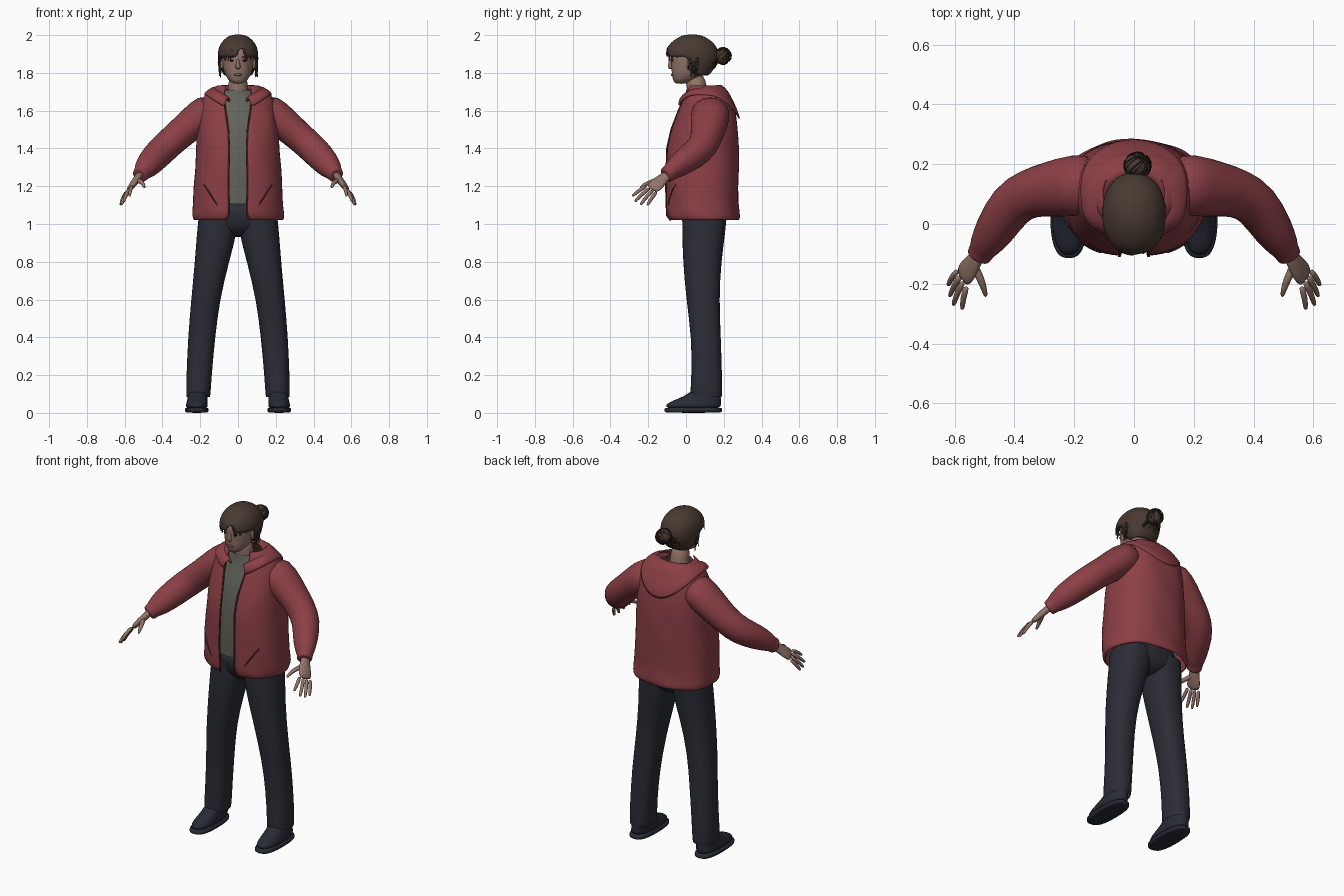
import bpy, bmesh, math, random
from mathutils import Vector, Matrix

random.seed(4)
cube = bpy.data.objects.get("Cube")
if cube:
    bpy.data.objects.remove(cube)


def material(name, r, g, b):
    m = bpy.data.materials.new(name)
    m.use_nodes = True
    m.diffuse_color = (r, g, b, 1)
    bsdf = m.node_tree.nodes["Principled BSDF"]
    bsdf.inputs["Base Color"].default_value = (r, g, b, 1)
    bsdf.inputs["Roughness"].default_value = 0.8
    return m


RED = material("jacket red", 0.26, 0.05, 0.06)
SEAM = material("seam dark red", 0.12, 0.025, 0.03)
CHARCOAL = material("trouser charcoal", 0.025, 0.026, 0.036)
SHOE = material("shoe navy", 0.02, 0.024, 0.036)
GREY = material("shirt grey", 0.13, 0.13, 0.11)
SKIN = material("skin", 0.29, 0.175, 0.14)
LIP = material("lips", 0.2, 0.09, 0.08)
HAIR = material("hair brown", 0.065, 0.042, 0.03)
DARK = material("hair dark", 0.025, 0.017, 0.012)


def finish(name, bm, mat, mirror=False, subsurf=1, thick=0):
    """Turn a bmesh into a smooth object with the usual modifiers."""
    bmesh.ops.recalc_face_normals(bm, faces=bm.faces)
    me = bpy.data.meshes.new(name)
    bm.to_mesh(me)
    bm.free()
    me.materials.append(mat)
    for p in me.polygons:
        p.use_smooth = True
    ob = bpy.data.objects.new(name, me)
    bpy.context.collection.objects.link(ob)
    if mirror:
        ob.modifiers.new("mirror", 'MIRROR').use_clip = False
    if thick:
        sol = ob.modifiers.new("cloth", 'SOLIDIFY')
        sol.thickness, sol.offset = thick, 0
    if subsurf:
        sub = ob.modifiers.new("smooth", 'SUBSURF')
        sub.levels = sub.render_levels = subsurf
    return ob


def bridge(rings, closed=True, cap=True):
    """Skin a list of point rings."""
    bm = bmesh.new()
    vs = [[bm.verts.new(p) for p in r] for r in rings]
    n = len(vs[0])
    for a, b in zip(vs, vs[1:]):
        for i in range(n if closed else n - 1):
            j = (i + 1) % n
            bm.faces.new((a[i], a[j], b[j], b[i]))
    if closed and cap:
        bm.faces.new(vs[0])
        bm.faces.new(vs[-1])
    return bm


def spow(v, p):
    return math.copysign(abs(v) ** p, v)


def outline(z, y0, y1, rx, cx=0, gap=0, p=0.85, n=24):
    """Rounded horizontal section, with an optional opening at the front."""
    cy, ry = (y0 + y1) / 2, (y1 - y0) / 2
    s0 = math.asin((gap / rx) ** (1 / p)) if gap else 0
    step = (2 * math.pi - 2 * s0) / (n - 1 if gap else n)
    angles = [s0 + step * i for i in range(n)]
    return [Vector((cx + rx * spow(math.sin(s), p), cy - ry * spow(math.cos(s), p), z)) for s in angles]


def loft(name, rows, mat, cap=True, p=0.85, n=24, **kw):
    return finish(name, bridge([outline(*r, p=p, n=n) for r in rows], cap=cap), mat, **kw)


def tube(name, path, mat, side=(0, 1, 0), cap=True, n=12, **kw):
    """Path rows: x, y, z, half width along side, half thickness."""
    pts = [Vector(r[:3]) for r in path]
    rings = []
    for i, row in enumerate(path):
        t = (pts[min(i + 1, len(pts) - 1)] - pts[max(i - 1, 0)]).normalized()
        u = Vector(side)
        u = (u - t * u.dot(t)).normalized()
        w = t.cross(u)
        rings.append([pts[i] + u * row[3] * math.cos(k * math.tau / n)
                      + w * row[4] * math.sin(k * math.tau / n) for k in range(n)])
    return finish(name, bridge(rings, cap=cap), mat, **kw)


def ball(name, at, size, mat, **kw):
    bm = bmesh.new()
    bmesh.ops.create_uvsphere(bm, u_segments=16, v_segments=10, radius=1,
                              matrix=Matrix.Translation(at) @ Matrix.Diagonal((*size, 1)))
    return finish(name, bm, mat, subsurf=0, **kw)


def strands(name, lines, mat, depth, mirror=False, taper=0.4):
    cu = bpy.data.curves.new(name, 'CURVE')
    cu.dimensions, cu.bevel_depth, cu.bevel_resolution, cu.use_fill_caps = '3D', depth, 0, True
    for line in lines:
        sp = cu.splines.new('POLY')
        sp.points.add(len(line) - 1)
        for i, p in enumerate(line):
            sp.points[i].co = (*p, 1)
            sp.points[i].radius = 1 - (1 - taper) * i / (len(line) - 1)
    cu.materials.append(mat)
    ob = bpy.data.objects.new(name, cu)
    bpy.context.collection.objects.link(ob)
    if mirror:
        ob.modifiers.new("mirror", 'MIRROR')


# Trousers and shoes
loft("trouser_hips", [(1.12, -0.035, 0.21, 0.18), (1.05, -0.03, 0.22, 0.2), (1.0, -0.02, 0.212, 0.2),
                      (0.965, 0, 0.2, 0.13), (0.93, 0.04, 0.16, 0.04)], CHARCOAL)
loft("trouser_legs", [(1.04, -0.022, 0.217, 0.105, 0.105), (0.95, -0.022, 0.21, 0.108, 0.112),
                      (0.8, -0.018, 0.188, 0.092, 0.138), (0.6, 0, 0.177, 0.077, 0.172),
                      (0.4, 0.028, 0.186, 0.073, 0.193), (0.2, 0.028, 0.192, 0.068, 0.206),
                      (0.1, 0.02, 0.194, 0.066, 0.21), (0.085, 0.025, 0.19, 0.063, 0.21)],
     CHARCOAL, cap=False, n=16, mirror=True)
loft("shoe_soles", [(0, -0.105, 0.185, 0.054, 0.218), (0.006, -0.116, 0.193, 0.063, 0.218),
                    (0.024, -0.116, 0.193, 0.063, 0.218), (0.03, -0.105, 0.185, 0.056, 0.218)],
     SHOE, p=0.75, mirror=True)
loft("shoe_uppers", [(0.02, -0.112, 0.186, 0.059, 0.218), (0.045, -0.108, 0.186, 0.058, 0.218),
                     (0.065, -0.075, 0.186, 0.054, 0.216), (0.085, -0.01, 0.185, 0.052, 0.214),
                     (0.13, 0.04, 0.18, 0.05, 0.21)], SHOE, mirror=True)

# Shirt
loft("shirt", [(1.105, -0.055, 0.235, 0.195), (1.3, -0.068, 0.24, 0.19), (1.48, -0.058, 0.24, 0.185),
               (1.58, -0.032, 0.23, 0.165), (1.66, -0.005, 0.2, 0.12), (1.71, 0.0, 0.14, 0.075)],
     GREY, cap=False)

# Jacket body: height, front, back, half width, half opening
JACKET = [(1.02, -0.083, 0.275, 0.232, 0.06), (1.045, -0.1, 0.28, 0.24, 0.048),
          (1.09, -0.102, 0.27, 0.233, 0.046), (1.2, -0.106, 0.273, 0.23, 0.05),
          (1.3, -0.103, 0.275, 0.222, 0.048), (1.4, -0.1, 0.275, 0.215, 0.046),
          (1.5, -0.078, 0.272, 0.212, 0.05), (1.6, -0.042, 0.258, 0.2, 0.066),
          (1.66, -0.015, 0.24, 0.188, 0.072), (1.7, 0, 0.22, 0.155, 0.07), (1.735, 0.012, 0.185, 0.1, 0.06)]
rings = []
for z, y0, y1, rx, gap in JACKET:
    ring = outline(z, y0, y1, rx, gap=gap, n=33)
    for i, v in enumerate(ring):   # soft cloth folds
        fold = 0.005 * math.sin(i * 1.3 + z * 23) * (z < 1.6) * (0 < i < 32)
        v += Vector((v.x, v.y - 0.09, 0)).normalized() * fold
    rings.append(ring)
finish("jacket_body", bridge(rings, closed=False), RED, thick=0.012)
strands("jacket_zip_edges", [[r[0] + Vector((0, -0.003, 0)) for r in rings[:9]]], SEAM, 0.005, True, 1)


def jacket_front(x, z):
    for a, b in zip(JACKET, JACKET[1:]):
        if a[0] <= z <= b[0]:
            f = (z - a[0]) / (b[0] - a[0])
            y0, y1, rx = (a[k] + f * (b[k] - a[k]) for k in (1, 2, 3))
            return (y0 + y1) / 2 - (y1 - y0) / 2 * (1 - (x / rx) ** 2.35) ** 0.425


slit = [(0.11 + 0.07 * t, 1.1 + 0.11 * t) for t in (0, 0.25, 0.5, 0.75, 1)]
strands("pocket_seams", [[(x, jacket_front(x, z) - 0.006, z) for x, z in slit]], SEAM, 0.004, True, 1)

# Sleeves
tube("sleeves", [(0.12, 0.13, 1.62, 0.1, 0.095), (0.2, 0.13, 1.57, 0.108, 0.094),
                 (0.29, 0.115, 1.492, 0.092, 0.083), (0.35, 0.103, 1.44, 0.084, 0.08),
                 (0.41, 0.07, 1.385, 0.08, 0.08), (0.465, -0.02, 1.325, 0.068, 0.074),
                 (0.5, -0.075, 1.283, 0.05, 0.056), (0.508, -0.088, 1.272, 0.042, 0.044),
                 (0.52, -0.108, 1.256, 0.045, 0.045), (0.521, -0.11, 1.255, 0.03, 0.028)],
     RED, n=16, mirror=True)

# Hood lying open round the neck and down the back
hood = [[], [], [], []]
for k in range(29):
    s = 0.42 + (math.tau - 0.84) * k / 28
    sn, cs, b = math.sin(s), math.cos(s), (1 - math.cos(s)) / 2
    crest = 1.63 + 0.115 * math.sin(s / 2) ** 0.7
    cy = spow(cs, 0.7)
    hood[0].append((0.088 * sn, 0.075 - 0.085 * cs, crest - 0.03))
    hood[1].append((0.118 * sn, 0.078 - 0.108 * cs, crest + 0.005))
    hood[2].append(((0.15 + 0.01 * b) * sn, 0.085 - (0.125 + 0.035 * b) * cy, 1.715 - 0.06 * b**4 - 0.07 * (1 - b)**4))
    hood[3].append(((0.165 + 0.03 * b) * sn, 0.09 - (0.135 + 0.06 * b) * cy, 1.7 - 0.15 * b**4 - 0.1 * (1 - b)**4))
finish("hood", bridge(hood, closed=False), RED, thick=0.016)

# Hands
across = Vector((-0.045, -0.08, 0.045))
tube("palms", [(0.515, -0.085, 1.268, 0.027, 0.022), (0.53, -0.118, 1.245, 0.03, 0.02),
               (0.552, -0.15, 1.215, 0.042, 0.02), (0.578, -0.185, 1.18, 0.045, 0.013)],
     SKIN, side=across, mirror=True)
tips = [(0.575, -0.285, 1.148), (0.605, -0.272, 1.118), (0.617, -0.242, 1.102), (0.622, -0.205, 1.1)]
for i, name in enumerate(("index", "middle", "ring", "little")):
    root = Vector((0.574, -0.18, 1.187)) + across * (0.33 - 0.22 * i)
    tip = Vector(tips[i])
    mid = root.lerp(tip, 0.5) + Vector((0.004, 0, 0.006))
    tube(name + "_fingers", [(*root, 0.012, 0.012), (*mid, 0.011, 0.011), (*root.lerp(tip, 0.93), 0.009, 0.009),
                             (*tip, 0.005, 0.005)], SKIN, side=across, n=8, mirror=True)
tube("thumbs", [(0.54, -0.13, 1.235, 0.018, 0.016), (0.512, -0.185, 1.225, 0.014, 0.013),
                (0.5, -0.222, 1.207, 0.011, 0.011), (0.495, -0.245, 1.19, 0.006, 0.006)],
     SKIN, side=(1, 0, 0), n=8, mirror=True)

# Head, neck and face
tube("neck", [(0, 0.075, 1.62, 0.06, 0.065), (0, 0.06, 1.7, 0.055, 0.055), (0, 0.045, 1.8, 0.055, 0.052)], SKIN)
loft("head", [(1.742, -0.055, 0, 0.022), (1.754, -0.066, 0.03, 0.043), (1.78, -0.074, 0.08, 0.064),
              (1.81, -0.077, 0.115, 0.076), (1.85, -0.079, 0.14, 0.083), (1.9, -0.086, 0.15, 0.087),
              (1.95, -0.06, 0.13, 0.072), (1.98, -0.01, 0.09, 0.04)], SKIN, p=0.93)
tube("nose", [(0, -0.078, 1.875, 0.007, 0.008), (0, -0.085, 1.85, 0.009, 0.01),
              (0, -0.087, 1.832, 0.016, 0.013), (0, -0.078, 1.82, 0.012, 0.008)], SKIN, side=(1, 0, 0))
ball("lips", (0, -0.072, 1.79), (0.024, 0.008, 0.007), LIP)
ball("eyes", (0.033, -0.072, 1.865), (0.013, 0.006, 0.005), DARK, mirror=True)
ball("eyebrows", (0.035, -0.074, 1.884), (0.018, 0.006, 0.003), HAIR, mirror=True)
ball("ears", (0.084, 0.025, 1.845), (0.01, 0.02, 0.03), SKIN, mirror=True)

# Hair cap, cut away round the face
bm = bridge([outline(*r, p=0.95, n=32) for r in [
    (1.785, 0.04, 0.115, 0.07), (1.83, -0.05, 0.152, 0.094), (1.885, -0.103, 0.173, 0.105),
    (1.925, -0.104, 0.166, 0.102), (1.96, -0.077, 0.142, 0.086), (1.988, -0.035, 0.1, 0.056),
    (2.0, 0.0, 0.065, 0.022)]])
cut = []
for f in bm.faces:
    c = f.calc_center_median()
    if c.z < 1.885 and (c.y < 0.025 or len(f.verts) > 4) or (c.z < 1.92 and c.y < -0.05 and 0 < c.x < 0.045):
        cut.append(f)
bmesh.ops.delete(bm, geom=cut, context='FACES')
finish("hair_cap", bm, HAIR, thick=0.008)
bun = Vector((0.012, 0.195, 1.89))
ball("hair_bun", bun, (0.046, 0.043, 0.046), HAIR)

# Hair strands combed back to the bun, wound round it, and hanging loose
combed, wound, loose = [], [], []
for k in range(110):
    az = random.uniform(-math.pi, math.pi)
    el = random.uniform(0.05, 1.2) if abs(az) < 1.7 else random.uniform(-0.6, 0.7)
    d = Vector((math.sin(az) * math.cos(el), -math.cos(az) * math.cos(el), math.sin(el)))
    dirs = [d.lerp(Vector((0, 1, 0.05)), 0.12 * i).normalized() for i in range(8)]
    combed.append([(v.x * 0.105, 0.033 + v.y * 0.139, 1.884 + v.z * 0.115) for v in dirs])
for k in range(14):
    u = Vector([random.gauss(0, 1) for _ in range(3)]).normalized()
    w = u.orthogonal().normalized()
    wound.append([bun + 0.046 * (u * math.cos(a / 3) + w * math.sin(a / 3)) for a in range(16)])
for k in range(26):
    x, y = random.choice((-1, 1)) * random.uniform(0.092, 0.103), random.uniform(0.015, 0.065)
    drop = random.uniform(0.05, 0.11)
    loose.append([(x + random.uniform(-0.004, 0.004), y + random.uniform(-0.005, 0.005), 1.88 - drop * i / 4)
                  for i in range(5)])
for k in range(22):
    x = random.choice((-1, 1)) * random.uniform(0.035, 0.085)
    y = 0.03 - 0.135 * math.sqrt(1 - (x / 0.105) ** 2)
    loose.append([(x * (0.8 + 0.1 * i), y + 0.002 * i, 1.925 - random.uniform(0.015, 0.022) * i) for i in range(4)])
strands("combed_strands", combed, DARK, 0.0022)
strands("bun_strands", wound, DARK, 0.0025)
strands("loose_strands", loose, HAIR, 0.0045)
